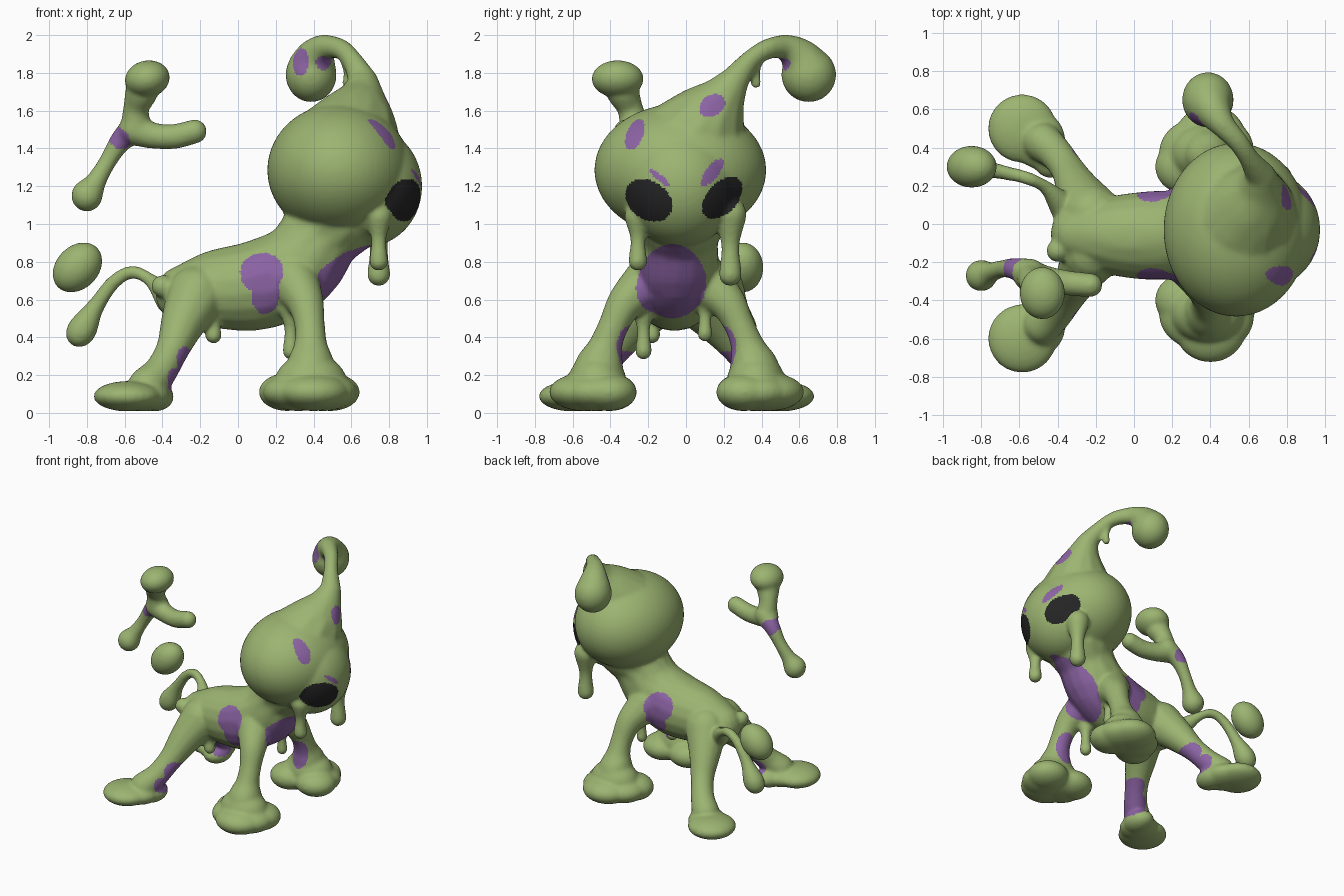
import bpy, math
from mathutils import Vector, Matrix

if "Cube" in bpy.data.objects:
    bpy.data.objects.remove(bpy.data.objects["Cube"])

MID = -0.05  # y of the creature's plane of symmetry


def material(name, rgb):
    m = bpy.data.materials.new(name)
    m.diffuse_color = (*rgb, 1)
    m.use_nodes = True
    m.node_tree.nodes["Principled BSDF"].inputs["Base Color"].default_value = m.diffuse_color
    return m


MATS = [material("green_skin", (0.33, 0.455, 0.165)),
        material("purple_spot", (0.26, 0.125, 0.37)),
        material("black_eye", (0.018, 0.018, 0.018))]


def unit_sphere(seg, rings):
    verts = [Vector((0, 0, 1))]
    for i in range(1, rings):
        a = math.pi * i / rings
        for j in range(seg):
            b = 2 * math.pi * j / seg
            verts.append(Vector((math.sin(a) * math.cos(b),
                                 math.sin(a) * math.sin(b), math.cos(a))))
    verts.append(Vector((0, 0, -1)))
    end = len(verts) - 1
    faces = []
    for j in range(seg):
        k = (j + 1) % seg
        faces.append((0, 1 + j, 1 + k))
        for i in range(rings - 2):
            o = 1 + i * seg
            faces.append((o + j, o + seg + j, o + seg + k, o + k))
        faces.append((end, end - seg + k, end - seg + j))
    return verts, faces


SMALL, LARGE = unit_sphere(14, 9), unit_sphere(56, 30)


class Parts:
    """Collects overlapping blobs that are later fused into one skin."""

    def __init__(self):
        self.verts, self.faces = [], []

    def blob(self, c, r, tilt=0.0, ball=LARGE):
        """Ellipsoid with radii r, tilted about the y axis."""
        mat = (Matrix.Translation(c) @ Matrix.Rotation(tilt, 4, 'Y')
               @ Matrix.Diagonal((*r, 1)))
        n = len(self.verts)
        self.verts += [mat @ v for v in ball[0]]
        self.faces += [tuple(i + n for i in f) for f in ball[1]]

    def limb(self, pts, steps=6):
        """Smooth tapering limb through (x, y, z, radius) points."""
        p = [Vector(q) for q in pts]
        p = [p[0] * 2 - p[1]] + p + [p[-1] * 2 - p[-2]]
        for i in range(1, len(p) - 2):
            a, b, c, d = p[i - 1:i + 3]
            for k in range(steps + (i == len(p) - 3)):
                t = k / steps
                v = 0.5 * (2 * b + (c - a) * t + (2 * a - 5 * b + 4 * c - d) * t * t
                           + (3 * b - a - 3 * c + d) * t ** 3)
                self.blob(v[:3], (v[3],) * 3, ball=SMALL)

    def drip(self, x, y, top, bottom, r):
        self.limb([(x, y, top, r * 1.4), (x, y, (top + bottom) / 2 + r / 2, r * 0.8),
                   (x, y, bottom + r, r)])

    def finish(self, name, patches=(), voxel=0.0115, smooth=14):
        """Fuse the parts into one skin, smooth it and paint its patches."""
        me = bpy.data.meshes.new(name)
        me.from_pydata(self.verts, [], self.faces)
        ob = bpy.data.objects.new(name, me)
        bpy.context.collection.objects.link(ob)
        rm = ob.modifiers.new("fuse", 'REMESH')
        rm.mode = 'VOXEL'
        rm.voxel_size = voxel
        sm = ob.modifiers.new("soften", 'SMOOTH')
        sm.factor = 0.5
        sm.iterations = smooth
        dg = bpy.context.evaluated_depsgraph_get()
        skin = bpy.data.meshes.new_from_object(ob.evaluated_get(dg))
        ob.modifiers.clear()
        ob.data = skin
        skin.materials.clear()
        for m in MATS:
            skin.materials.append(m)
        # each patch is an ellipsoid tilted about the x axis; the first hit wins
        tests = [(mat, (Matrix.Translation(c)
                        @ Matrix.Rotation(math.radians(deg), 4, 'X')
                        @ Matrix.Diagonal((*r, 1))).inverted())
                 for mat, c, r, deg in patches]
        index = []
        for f in skin.polygons:
            p, hit = f.center, 0
            for mat, inv in tests:
                if (inv @ p).length_squared < 1:
                    hit = mat
                    break
            index.append(hit)
        skin.polygons.foreach_set("material_index", index)
        skin.polygons.foreach_set("use_smooth", [True] * len(index))
        skin.update()


# ---- creature: torso and neck
body = Parts()
body.limb([(-.29, MID, .63, .15), (-.1, -.06, .655, .21), (.12, -.06, .68, .24),
           (.32, -.05, .78, .23), (.44, -.04, .95, .22), (.53, -.03, 1.09, .27)])
body.blob((-.4, -.14, .67), (.06, .06, .06))

# skull, face, jaw and slanted crown
body.blob((.535, -.03, 1.285), (.38, .455, .352))
body.blob((.68, -.03, 1.2), (.295, .31, .32))
body.blob((.68, -.03, 1.08), (.22, .27, .185))
body.limb([(.56, .0, 1.36, .31), (.61, .08, 1.49, .235), (.65, .17, 1.63, .14),
           (.665, .25, 1.75, .08)])

# curled antenna swelling into a heavy bulb
body.limb([(.665, .25, 1.75, .08), (.605, .34, 1.865, .055), (.545, .43, 1.925, .055),
           (.46, .525, 1.935, .068), (.41, .6, 1.885, .1), (.39, .64, 1.82, .13)])
body.blob((.387, .65, 1.79), (.135, .145, .145))
body.drip(.58, .37, 1.87, 1.715, .03)

# drips under the cheeks and the belly
body.drip(.745, -.255, 1.04, .75, .052)
body.drip(.745, .235, 1.05, .67, .063)
body.drip(.28, -.225, .56, .28, .046)
body.drip(-.13, -.18, .56, .365, .046)
body.drip(.33, .1, .62, .375, .042)

# legs and broad feet, mirrored about the body
for s in (-1, 1):
    def at(x, d, z, *r):
        return (x, MID + s * d, z, *r)
    body.limb([at(.29, .14, .7, .14), at(.355, .265, .59, .1), at(.38, .335, .46, .082),
               at(.385, .38, .34, .093), at(.385, .41, .24, .13), at(.385, .43, .17, .14)])
    body.blob(at(.385, .42, .165), (.19, .155, .145))
    for x, d, rx, ry in ((.4, .49, .19, .185), (.26, .35, .15, .14), (.49, .36, .155, .15),
                         (.32, .42, .19, .18), (.45, .43, .18, .18)):
        body.blob(at(x, d, .11), (rx, ry, .1))
    body.limb([at(-.22, .1, .62, .16), at(-.29, .22, .48, .12), at(-.345, .33, .34, .09),
               at(-.41, .42, .22, .09), at(-.48, .48, .14, .105)])
    body.blob(at(-.585, .55, .088), (.18, .18, .08))
    body.blob(at(-.5, .49, .088), (.14, .15, .08))
    body.blob(at(-.44, .42, .085), (.1, .13, .077))

# looping tail with a hanging drop
body.limb([(-.36, .08, .6, .08), (-.46, .19, .70, .038), (-.56, .24, .745, .036),
           (-.66, .265, .69, .039), (-.755, .285, .56, .048), (-.82, .3, .45, .078),
           (-.84, .3, .42, .074)])

# eyes, brows and skin spots: (material, centre, radii, tilt in degrees)
spots = [
    (0, (.745, -.255, .85), (.1, .09, .25), 0),
    (0, (.745, .235, .83), (.1, .1, .25), 0),
    (2, (.9, -.2, 1.125), (.3, .138, .103), -30),
    (2, (.9, .197, 1.14), (.3, .135, .083), 45),
    (1, (.92, -.14, 1.245), (.3, .068, .017), -40),
    (1, (.92, .14, 1.275), (.3, .09, .034), 52),
    (1, (.82, -.27, 1.48), (.25, .092, .045), 70),
    (1, (.85, .14, 1.63), (.25, .076, .056), 30),
    (1, (.95, -.08, .665), (.9, .225, .235), 0),
    (1, (.33, .53, 1.86), (.045, .1, .075), 0),
    (1, (.455, .52, 1.86), (.045, .06, .045), 0),
]
for s in (-1, 1):
    def at(x, d, z):
        return (x, MID + s * d, z)
    spots += [
        (1, at(.125, .24, .745), (.115, .15, .11), 0),
        (1, at(.145, .24, .63), (.075, .15, .115), 0),
        (1, at(.38, .28, .35), (.08, .075, .13), 0),
        (1, at(-.375, .39, .18), (.075, .12, .095), 0),
        (1, at(-.305, .33, .27), (.075, .12, .095), 0),
    ]
body.finish("creature_body", spots)

# ---- floating three-armed splash
splash = Parts()
splash.limb([(-.54, -.27, 1.5, .085), (-.54, -.295, 1.61, .07), (-.51, -.335, 1.7, .088)])
splash.blob((-.48, -.362, 1.768), (.12, .138, .098), tilt=-.2)
splash.limb([(-.55, -.27, 1.5, .085), (-.45, -.29, 1.468, .07), (-.34, -.31, 1.463, .067),
             (-.228, -.32, 1.49, .065)])
splash.limb([(-.54, -.26, 1.51, .08), (-.62, -.235, 1.44, .06),
             (-.69, -.235, 1.33, .048), (-.755, -.255, 1.22, .057),
             (-.8, -.27, 1.15, .085)])
splash.finish("floating_splash", [(1, (-.62, -.235, 1.455), (.065, .13, .062), 0)])

# ---- floating droplet
droplet = Parts()
droplet.blob((-.85, .3, .77), (.149, .11, .114), tilt=-.8)
droplet.finish("floating_droplet")
